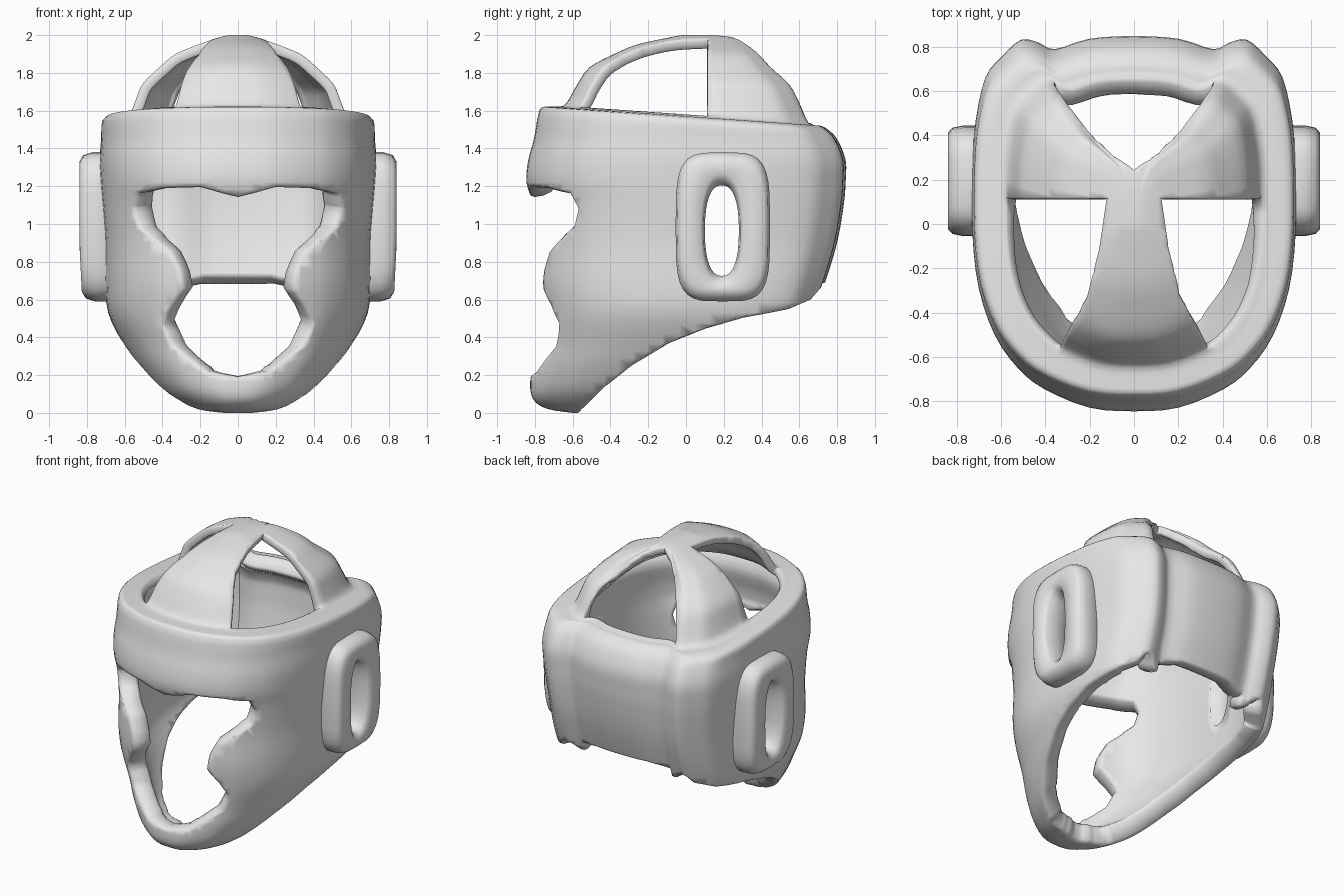
import bpy, bmesh, math
from mathutils import Vector
from mathutils.bvhtree import BVHTree

cube = bpy.data.objects.get("Cube")
if cube:
    bpy.data.objects.remove(cube, do_unlink=True)

# Plain grey padding
grey = bpy.data.materials.new("light_grey")
grey.use_nodes = True
colour = (.8, .8, .8, 1)
grey.diffuse_color = colour
grey.node_tree.nodes["Principled BSDF"].inputs["Base Color"].default_value = colour


def finish(name, bm):
    for f in bm.faces:
        f.smooth = True
    mesh = bpy.data.meshes.new(name)
    bm.to_mesh(mesh)
    bm.free()
    mesh.materials.append(grey)
    bpy.context.collection.objects.link(bpy.data.objects.new(name, mesh))


def refine(points, closed, steps=3):
    """Smooth curve through tuples of any size."""
    n = len(points)

    def at(i):
        return points[i % n] if closed else points[max(0, min(n - 1, i))]

    out = []
    for i in range(n if closed else n - 1):
        for s in range(steps):
            t = s / steps
            out.append(tuple(
                b + .5 * t * (c - a + t * (2 * a - 5 * b + 4 * c - d + t * (3 * (b - c) + d - a)))
                for a, b, c, d in zip(at(i - 1), at(i), at(i + 1), at(i + 2))))
    return out if closed else out + [points[-1]]


def skin(rings):
    """Sheet of quads over a list of point rings."""
    bm = bmesh.new()
    rows = [[bm.verts.new(p) for p in ring] for ring in rings]
    n = len(rows[0])
    for a, b in zip(rows, rows[1:]):
        for i in range(n):
            j = (i + 1) % n
            bm.faces.new((a[i], a[j], b[j], b[i]))
    return bm, rows


def mirrored(half):
    """Close a half outline whose ends lie on the centre line."""
    return half + [(-x, y) for x, y in reversed(half[1:-1])]


def oval(cy, cz, hy, hz, power, count=32):
    pts = []
    for i in range(count):
        c, s = math.cos(math.tau * i / count), math.sin(math.tau * i / count)
        e = 2 / power
        pts.append((cy + hy * math.copysign(abs(c) ** e, c),
                    cz + hz * math.copysign(abs(s) ** e, s)))
    return pts


def contains(outline, p):
    odd = False
    for a, b in zip(outline, outline[1:] + outline[:1]):
        if (a[1] > p[1]) != (b[1] > p[1]):
            if p[0] < a[0] + (p[1] - a[1]) * (b[0] - a[0]) / (b[1] - a[1]):
                odd = not odd
    return odd


def cut(bm, outline, axis, region=lambda c: True):
    """Cut an outline through the sheet along an axis and drop what is inside."""
    k = "xyz".index(axis)
    u, w = [i for i in range(3) if i != k]

    def flat(co):
        return Vector((co[u], co[w]))

    for a, b in zip(outline, outline[1:] + outline[:1]):
        start, along = Vector(a), Vector(b) - Vector(a)
        geom = {}
        for f in bm.faces:
            centre = f.calc_center_median()
            mid = flat(centre)
            t = max(0, min(1, (mid - start).dot(along) / along.length_squared))
            reach = max((flat(v.co) - mid).length for v in f.verts)
            if region(centre) and (start + along * t - mid).length <= reach:
                geom.update(dict.fromkeys([f, *f.edges, *f.verts]))
        if geom:
            co, no = Vector((0, 0, 0)), Vector((0, 0, 0))
            co[u], co[w] = a
            no[u], no[w] = along.y, -along.x
            bmesh.ops.bisect_plane(bm, geom=list(geom), dist=.001,
                                   plane_co=co, plane_no=no.normalized())
    inner = []
    for f in bm.faces:
        c = f.calc_center_median()
        if region(c) and contains(outline, flat(c)):
            inner.append(f)
    bmesh.ops.delete(bm, geom=inner, context='FACES')


def smooth_normals(bm):
    """Lookup of the blended normal of the uncut sheet."""
    bm.normal_update()
    bm.faces.index_update()
    tree = BVHTree.FromBMesh(bm)
    corners = [[(v.co.copy(), v.normal.copy()) for v in f.verts] for f in bm.faces]

    def normal(p):
        total = Vector((0, 0, 0))
        for co, n in corners[tree.find_nearest(p)[2]]:
            total += n / ((co - p).length + .001)
        return total.normalized()
    return normal


def pad(bm, thickness, normal):
    """Thicken the sheet inwards and give its open edges a rounded rim."""
    bmesh.ops.remove_doubles(bm, verts=bm.verts[:], dist=.006)
    faces = bm.faces[:]
    rim = [e.link_loops[0] for e in bm.edges if e.is_boundary]
    normals = {v: normal(v.co) for v in bm.verts}
    outward = {}
    for loop in rim:
        a, b = loop.vert, loop.link_loop_next.vert
        for v in (a, b):
            outward[v] = outward.get(v, Vector((0, 0, 0))) + (b.co - a.co).cross(normals[v])
    under = {v: bm.verts.new(v.co - n * thickness(v.co.z)) for v, n in normals.items()}
    rows = {}
    for v, d in outward.items():
        d = d.normalized() * thickness(v.co.z) * .15
        mids = [bm.verts.new(v.co.lerp(under[v].co, t) + d * s)
                for t, s in ((.15, .7), (.5, 1), (.85, .7))]
        rows[v] = [v, *mids, under[v]]
    for f in faces:
        bm.faces.new([under[v] for v in reversed(f.verts)])
    for loop in rim:
        a, b = rows[loop.vert], rows[loop.link_loop_next.vert]
        for i in range(len(a) - 1):
            bm.faces.new((b[i], a[i], a[i + 1], b[i + 1]))


# Head outline seen from above, front to back, as fractions of the half sizes
HEAD = refine(mirrored([
    (0, -1), (.28, -.98), (.56, -.88), (.72, -.77), (.86, -.6), (.96, -.35),
    (1, -.05), (1, .3), (.98, .55), (.92, .78), (.82, .89), (.7, .98),
    (.59, .965), (.49, .93), (.28, .985), (0, 1)]), True)


def head_ring(z, width, front, back, slope):
    ring = []
    for x, y in HEAD:
        y *= back if y > 0 else -front
        ring.append((x * width, y, z - slope * y))
    return ring


# Padded shell, its top shelf and the crown: height, half width, front, back, slope
SHELL = [(0, .2, -.6, .4, 0), (.02, .29, -.73, .5, 0), (.06, .36, -.8, .5, 0),
         (.13, .45, -.825, .55, 0), (.25, .54, -.815, .6, 0), (.37, .61, -.79, .65, 0),
         (.53, .685, -.79, .68, 0), (.7, .7, -.81, .74, 0), (.9, .7, -.8, .8, 0),
         (1.1, .715, -.81, .835, 0), (1.22, .725, -.845, .845, 0),
         (1.34, .73, -.835, .845, 0), (1.45, .722, -.805, .8, 0)]
SHELF = [(1.55, .715, -.775, .755, .07), (1.57, .66, -.725, .715, .07)]
SHELF_EDGE = 1.58
CROWN = [(SHELF_EDGE, .58, -.65, .66, .07), (1.66, .54, -.61, .61, .03),
         (1.74, .505, -.575, .555, 0), (1.83, .415, -.51, .455, 0),
         (1.9, .33, -.38, .39, 0), (1.95, .21, -.26, .325, 0),
         (1.985, .11, -.1, .26, 0), (2.0, .05, -.02, .15, 0)]
gear, rows = skin([head_ring(*s) for s in refine(SHELL + SHELF + CROWN, False)])
gear.faces.new(rows[-1])
normal = smooth_normals(gear)

# Jaw line and raised nape
jaw = [(-.6, -.2), (-.57, 0), (-.45, .13), (-.3, .25), (-.1, .37), (.1, .45),
       (.3, .51), (.56, .56), (.66, .6), (.72, .67), (1.2, .67), (1.2, -.2)]
cut(gear, jaw, 'x')
nape = [(-.35, -.3), (.35, -.3), (.35, .66), (.2, .69), (-.2, .69), (-.35, .66)]
cut(gear, nape, 'y', lambda c: c.y > .3)

# Face opening with brow dip and cheek pads
face = mirrored([(0, 1.15), (.08, 1.17), (.2, 1.205), (.4, 1.2), (.54, 1.17),
                 (.56, 1.08), (.53, .98), (.46, .92), (.36, .85), (.31, .75),
                 (.295, .66), (.36, .57), (.41, .47), (.35, .35), (.17, .21), (0, .18)])
cut(gear, face, 'y', lambda c: c.y < -.05 and c.z < 1.4)
cut(gear, oval(.19, .965, .12, .27, 2.4), 'x')


# Crown openings that leave a front strap and two rear straps
def above_shelf(c):
    return c.z + SHELF[0][-1] * c.y > SHELF_EDGE + .001


window = [(.12, .12), (.9, .12), (.9, -.9), (.4, -.75), (.34, -.58),
          (.29, -.48), (.21, -.34), (.155, -.12)]
for side in (1, -1):
    cut(gear, [(side * x, y) for x, y in window], 'z', above_shelf)
cut(gear, mirrored([(0, .24), (.1, .31), (.2, .41), (.3, .54), (.36, .63),
                    (.36, 1.1), (0, 1.1)]), 'z', above_shelf)
pad(gear, lambda z: .055 + .075 * max(0, min(1, (1.6 - z) * 10)), normal)
finish("padded_headgear", gear)

# Ear pads with open centres: depth and size of the pad, then of the hole
for side, name in ((1, "left_ear_pad"), (-1, "right_ear_pad")):
    loops = [(x, oval(.195, .985, .25 * s, .395 * s, 4))
             for x, s in ((.64, 1), (.77, 1), (.82, .96), (.84, .87))]
    loops += [(x, oval(.19, .965, .09 * s, .24 * s, 2.4))
              for x, s in ((.84, 1.25), (.815, 1.08), (.76, 1), (.56, 1))]
    rings = [[(side * (x - .05 * max(0, .9 - z)), y, z) for y, z in pts] for x, pts in loops]
    ear, _ = skin(rings + rings[:1])
    bmesh.ops.remove_doubles(ear, verts=ear.verts[:], dist=.0001)
    bmesh.ops.recalc_face_normals(ear, faces=ear.faces[:])
    finish(name, ear)
